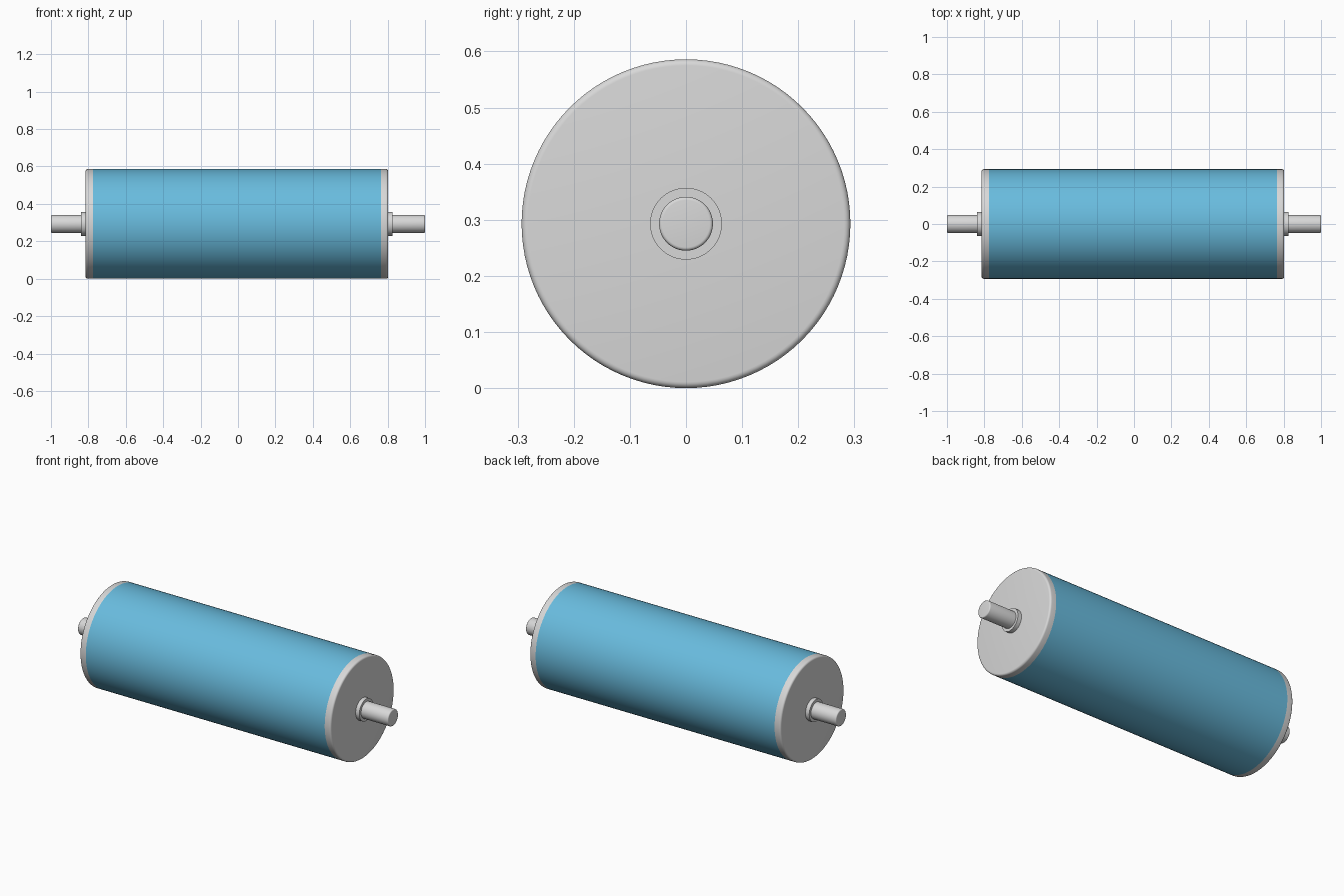
import bpy, bmesh, math
from mathutils import Matrix, Vector

if "Cube" in bpy.data.objects:
    bpy.data.objects.remove(bpy.data.objects["Cube"])

R = 0.293        # roller radius = height of the axis
MID = -0.006     # the drum sits slightly off centre along x


def material(name, rgb):
    m = bpy.data.materials.new(name)
    m.diffuse_color = (*rgb, 1)
    m.use_nodes = True
    m.node_tree.nodes["Principled BSDF"].inputs["Base Color"].default_value = m.diffuse_color
    return m


blue = material("blue_sleeve", (0.14, 0.50, 0.73))
grey = material("light_grey_metal", (0.69, 0.69, 0.69))


def lathe(name, profile, mat, steps=96):
    """Spin (x, radius) points around the roller axis."""
    bm = bmesh.new()
    verts = [bm.verts.new((x, 0, r)) for x, r in profile]
    edges = [bm.edges.new(p) for p in zip(verts, verts[1:])]
    bmesh.ops.spin(bm, geom=verts + edges, cent=(0, 0, 0), axis=(1, 0, 0),
                   angle=math.tau, steps=steps)
    bmesh.ops.remove_doubles(bm, verts=bm.verts, dist=1e-5)
    bmesh.ops.recalc_face_normals(bm, faces=bm.faces)
    bmesh.ops.translate(bm, verts=bm.verts, vec=(0, 0, R))
    me = bpy.data.meshes.new(name)
    bm.to_mesh(me)
    bm.free()
    me.materials.append(mat)
    ob = bpy.data.objects.new(name, me)
    bpy.context.collection.objects.link(ob)
    bpy.context.view_layer.objects.active = ob
    ob.select_set(True)
    bpy.ops.object.shade_smooth_by_angle(angle=math.radians(35))
    ob.select_set(False)
    return ob


def rounded(x, r, fillet, side, n=5):
    """Rounded outer corner from the rim to the end face."""
    return [(x - side * fillet * (1 - math.sin(a)), r - fillet * (1 - math.cos(a)))
            for a in (math.pi / 2 * i / n for i in range(n + 1))]


# Blue drum sleeve
lathe("drum_sleeve", [(MID - 0.77, R), (MID + 0.77, R)], blue)

for side, label in ((-1, "left"), (1, "right")):
    face = MID + side * 0.809
    # End cap with a rounded rim
    lathe(label + "_end_cap",
          [(MID + side * 0.77, R)] + rounded(face, R, 0.011, side) + [(face, 0)], grey)
    # Bearing collar
    collar = MID + side * 0.833
    lathe(label + "_collar",
          [(face, 0.064), (collar, 0.064), (collar, 0)], grey, 64)
    # Axle stub with a softened end
    lathe(label + "_axle",
          [(collar, 0.048)] + rounded(side, 0.048, 0.006, side) + [(side, 0)], grey, 64)
